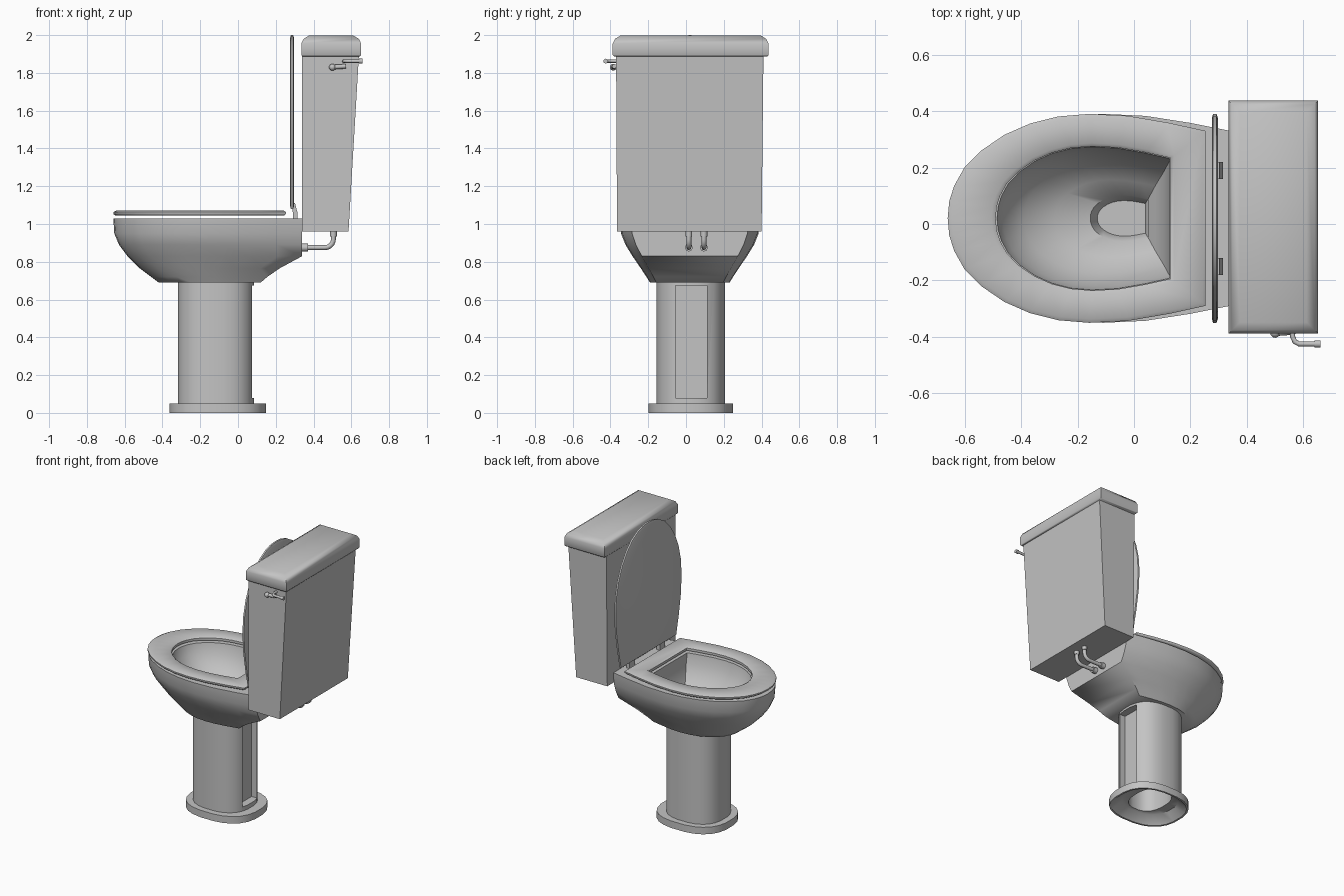
import bpy, bmesh, math
from mathutils import Vector

cube = bpy.data.objects.get("Cube")
if cube:
    bpy.data.objects.remove(cube, do_unlink=True)

CY = 0.02  # centre line of bowl, seat and pedestal

mat = bpy.data.materials.new("grey_porcelain")
mat.use_nodes = True
mat.diffuse_color = (0.55, 0.55, 0.55, 1)
mat.node_tree.nodes["Principled BSDF"].inputs["Base Color"].default_value = (0.55, 0.55, 0.55, 1)


def finish(obj, angle=50):
    bpy.ops.object.select_all(action="DESELECT")
    obj.select_set(True)
    bpy.context.view_layer.objects.active = obj
    if obj.type == "CURVE":
        bpy.ops.object.convert(target="MESH")
        obj = bpy.context.object
    obj.data.materials.clear()
    obj.data.materials.append(mat)
    bpy.ops.object.shade_smooth_by_angle(angle=math.radians(angle))
    return obj


def loft(name, rings, closed=False, angle=50):
    """Skin a stack of equal-length rings, capping the ends unless closed."""
    bm = bmesh.new()
    loops = [[bm.verts.new(p) for p in ring] for ring in rings]
    n = len(loops[0])
    pairs = list(zip(loops, loops[1:]))
    if closed:
        pairs.append((loops[-1], loops[0]))
    else:
        bm.faces.new(loops[0])
        bm.faces.new(loops[-1])
    for a, b in pairs:
        for i in range(n):
            j = (i + 1) % n
            bm.faces.new((a[i], a[j], b[j], b[i]))
    bmesh.ops.recalc_face_normals(bm, faces=bm.faces)
    mesh = bpy.data.meshes.new(name)
    bm.to_mesh(mesh)
    bm.free()
    obj = bpy.data.objects.new(name, mesh)
    bpy.context.collection.objects.link(obj)
    return finish(obj, angle)


# Half outline of the bowl: fraction of length from the tip, half width
HALF = [(0, 0), (.006, .06), (.025, .115), (.065, .18), (.13, .24), (.22, .296),
        (.32, .336), (.43, .361), (.55, .37), (.7, .363), (.86, .338), (1, .31)]


def egg(z, x0, x1, s):
    side = [(x0 + t * (x1 - x0), w * s) for t, w in HALF]
    return ([Vector((x, CY + w, z)) for x, w in side]
            + [Vector((x, CY - w, z)) for x, w in reversed(side[1:])])


def rect(z, x0, x1, y0, y1):
    return [(x0, y0, z), (x1, y0, z), (x1, y1, z), (x0, y1, z)]


def oval(z, cx, rx, ry, n=24, power=0.8):
    def soft(v):
        return math.copysign(abs(v) ** power, v)
    angles = [2 * math.pi * (i + .5) / n for i in range(n)]
    return [(cx + rx * soft(math.cos(a)), CY + .005 + ry * soft(math.sin(a)), z) for a in angles]


def rod(name, path, radius):
    curve = bpy.data.curves.new(name, "CURVE")
    curve.dimensions = "3D"
    curve.bevel_depth = radius
    curve.bevel_resolution = 2
    curve.use_fill_caps = True
    spline = curve.splines.new("POLY")
    spline.points.add(len(path) - 1)
    for point, co in zip(spline.points, path):
        point.co = (*co, 1)
    obj = bpy.data.objects.new(name, curve)
    bpy.context.collection.objects.link(obj)
    return finish(obj)


def ball(name, co, radius):
    bpy.ops.mesh.primitive_uv_sphere_add(segments=12, ring_count=8, radius=radius, location=co)
    bpy.context.object.name = name
    return finish(bpy.context.object)


# Bowl: outer shell, flat rim, then the basin down to the drain well
loft("bowl", [egg(*r) for r in (
    (.69, -.42, .12, .57), (.72, -.46, .155, .62), (.765, -.52, .22, .70),
    (.83, -.585, .34, .82), (.89, -.63, .34, .92), (.95, -.655, .34, .985),
    (1.03, -.66, .34, 1), (1.03, -.485, .125, .685), (.96, -.465, .125, .65),
    (.88, -.39, .105, .53), (.82, -.28, .075, .37), (.79, -.155, .05, .22),
    (.73, -.13, .04, .17))])

# Seat ring with rounded edges
loft("seat", [egg(*r) for r in (
    (1.045, -.65, .245, .98), (1.053, -.66, .253, 1), (1.063, -.66, .253, 1),
    (1.071, -.645, .243, .965), (1.071, -.505, .142, .72), (1.062, -.49, .13, .69),
    (1.045, -.49, .13, .69))], closed=True)

# Raised seat cover: the same outline stood upright
cover = [egg(x, -.66 + d, .26 - d, s) for x, d, s in (
    (.276, .014, .965), (.28, 0, 1), (.292, 0, 1), (.297, .014, .965))]
loft("seat_cover", [[(p.z, p.y, 1.34 - p.x) for p in ring] for ring in cover])

# Hinges
for label, y in (("left", CY + .17), ("right", CY - .17)):
    loft("hinge_" + label, [rect(z, x0, x1, y - .03, y + .03) for z, x0, x1 in (
        (1.03, .29, .315), (1.06, .29, .315), (1.11, .288, .302))])

# Pedestal on a plinth, hollow underneath
pedestal = loft("pedestal", [oval(*r) for r in (
    (.70, -.117, .202, .182), (.05, -.117, .202, .182), (.05, -.107, .258, .225),
    (0, -.107, .258, .225), (0, -.107, .245, .212), (.055, -.117, .18, .165),
    (.06, -.117, .12, .15), (.6, -.117, .12, .15))], angle=40)

# Recess in the back of the pedestal
cutter = loft("recess_cutter", [rect(z, .03, .3, -.055, .11) for z in (.08, .675)])
cutter.hide_render = True
cut = pedestal.modifiers.new("recess", "BOOLEAN")
cut.operation = "DIFFERENCE"
cut.solver = "EXACT"
cut.object = cutter
bpy.ops.object.select_all(action="DESELECT")
pedestal.select_set(True)
bpy.context.view_layer.objects.active = pedestal
bpy.ops.object.modifier_apply(modifier=cut.name)
bpy.data.objects.remove(cutter, do_unlink=True)
finish(pedestal, 40)

# Tank tapering towards the bottom, and its soft-edged top
loft("tank", [rect(.96, .34, .585, -.365, .4), rect(1.89, .34, .64, -.37, .41)])
loft("tank_top", [rect(z, .335 + d, .652 - d, -.388 + d, .437 - d) for z, d in (
    (1.888, .006), (1.895, 0), (1.955, 0), (1.98, .012), (1.997, .04))])

# Flush lever and its pivot arm
rod("flush_lever", [(.56, -.36, 1.862), (.562, -.4, 1.862), (.57, -.417, 1.862),
                    (.585, -.425, 1.862), (.65, -.425, 1.862)], .009)
rod("flush_lever_tip", [(.64, -.425, 1.862), (.66, -.425, 1.862)], .013)
rod("pivot_arm", [(.5, -.385, 1.83), (.57, -.38, 1.835)], .012)
ball("pivot_knob", (.5, -.385, 1.83), .018)

# Two water pipes between bowl and tank, with collars
for label, y in (("left", .095), ("right", .015)):
    bend = [(.46 + .045 * math.sin(a), y, .92 - .045 * math.cos(a))
            for a in (math.radians(d) for d in range(0, 91, 15))]
    rod("pipe_" + label, [(.32, y, .875)] + bend + [(.505, y, .965)], .013)
    rod("bowl_collar_" + label, [(.335, y, .875), (.37, y, .875)], .021)
    rod("tank_collar_" + label, [(.505, y, .935), (.505, y, .965)], .018)
